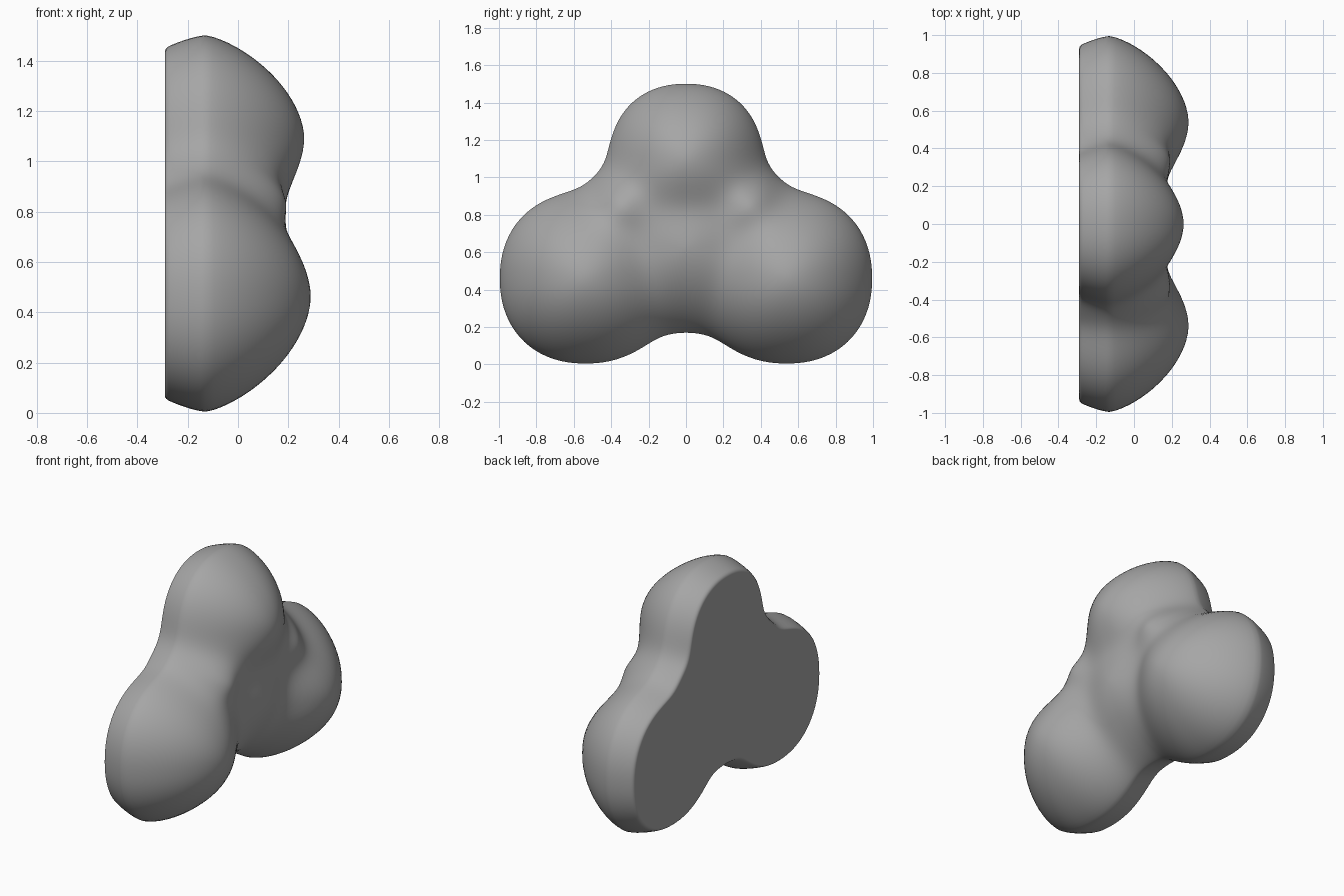
import bpy
import bmesh
import math
from mathutils import Vector

cube = bpy.data.objects.get("Cube")
if cube:
    bpy.data.objects.remove(cube, do_unlink=True)

MID_X, CENTRE_Z, BLEND = -0.13, 0.62, 0.07
SEGMENTS, FRONT_ROWS = 180, 44

# Blobs: centre y, centre z, depth radius, face radius
BLOBS = [(0, 1.095, 0.39, 0.405),   # upper lobe
         (0, 0.62, 0.32, 0.43)]     # middle
for side in (-1, 1):
    BLOBS.append((side * 0.54, 0.46, 0.418, 0.455))   # lower lobes
    BLOBS.append((side * 0.34, 0.84, 0.25, 0.15))     # neck fillers


def blob_distance(p, blob):
    y, z, depth, radius = blob
    across = (abs(p.y - y) ** 2.2 + abs(p.z - z) ** 2.2) ** (1 / 2.2) / radius
    along = abs(p.x - MID_X) / depth
    if p.x < MID_X:
        along *= 0.8
    return radius * ((across ** 1.8 + along ** 1.4) ** (1 / 1.8) - 1)


def inside(p):
    return sum(math.exp(-blob_distance(p, b) / BLEND) for b in BLOBS) > 1


def reach(origin, direction):
    low, high = 0.0, 1.6
    for _ in range(16):
        mid = (low + high) / 2
        if inside(origin + direction * mid):
            low = mid
        else:
            high = mid
    return low


def add_ring(bm, x, tilt=0.0, shrink=0.0):
    """One closed ring of surface points, seen from the axis at depth x."""
    origin = Vector((x, 0, CENTRE_Z))
    ring = []
    for i in range(SEGMENTS):
        a = math.tau * i / SEGMENTS
        way = Vector((math.sin(tilt), math.cos(tilt) * math.cos(a),
                      math.cos(tilt) * math.sin(a)))
        ring.append(bm.verts.new(origin + way * (reach(origin, way) - shrink)))
    return ring


bm = bmesh.new()
# Rounded back rim, then side wall up to the widest ring
rings = [add_ring(bm, x, shrink=s) for x, s in
         ((-0.29, 0.016), (-0.289, 0.01), (-0.286, 0.005), (-0.28, 0.001))]
rings += [add_ring(bm, -0.27 + 0.02 * i) for i in range(7)]
# Domed front
rings += [add_ring(bm, MID_X, tilt=math.pi / 2 * i / FRONT_ROWS)
          for i in range(FRONT_ROWS)]

for lower, upper in zip(rings, rings[1:]):
    for i in range(SEGMENTS):
        j = (i + 1) % SEGMENTS
        bm.faces.new((lower[i], lower[j], upper[j], upper[i]))

# Front tip and flat back
axis = Vector((MID_X, 0, CENTRE_Z))
tip = bm.verts.new(axis + Vector((reach(axis, Vector((1, 0, 0))), 0, 0)))
for i in range(SEGMENTS):
    bm.faces.new((rings[-1][i], rings[-1][(i + 1) % SEGMENTS], tip))
bm.faces.new(rings[0])
bmesh.ops.recalc_face_normals(bm, faces=bm.faces[:])

mesh = bpy.data.meshes.new("three_lobed_body")
bm.to_mesh(mesh)
bm.free()
body = bpy.data.objects.new("three_lobed_body", mesh)
bpy.context.collection.objects.link(body)

# Plain grey finish
grey = bpy.data.materials.new("mid_grey")
grey.use_nodes = True
grey.diffuse_color = (0.38, 0.38, 0.38, 1)
grey.node_tree.nodes["Principled BSDF"].inputs["Base Color"].default_value = grey.diffuse_color
mesh.materials.append(grey)

bpy.context.view_layer.objects.active = body
body.select_set(True)
bpy.ops.object.shade_smooth_by_angle(angle=math.radians(35))
